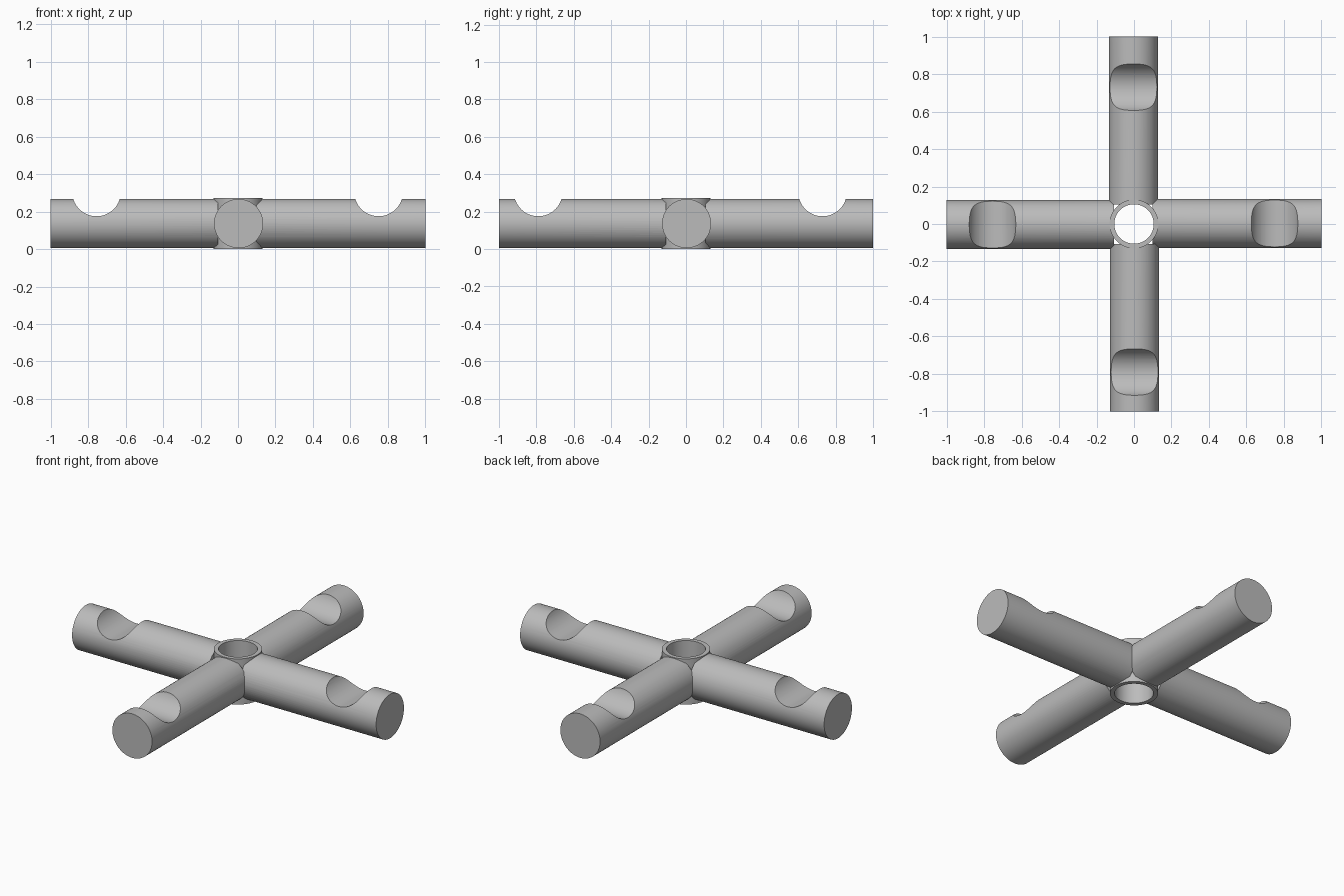
import bpy
from math import pi
from mathutils import Matrix, Vector

if "Cube" in bpy.data.objects:
    bpy.data.objects.remove(bpy.data.objects["Cube"], do_unlink=True)

R = 0.131          # arm radius
MID = 0.136        # arm axis height

grey = bpy.data.materials.new("plain grey")
grey.use_nodes = True
grey.diffuse_color = (0.5, 0.5, 0.5, 1)
grey.node_tree.nodes["Principled BSDF"].inputs["Base Color"].default_value = (0.5, 0.5, 0.5, 1)


def cylinder(name, radius, start, end):
    """Cylinder running from start to end."""
    a, b = Vector(start), Vector(end)
    bpy.ops.mesh.primitive_cylinder_add(vertices=64, radius=radius, depth=(b - a).length)
    ob = bpy.context.object
    ob.name = name
    turn = (b - a).to_track_quat('Z', 'Y').to_matrix().to_4x4()
    ob.data.transform(Matrix.Translation((a + b) / 2) @ turn)
    ob.data.materials.append(grey)
    return ob


def combine(target, tool, operation):
    """Apply a boolean and discard the tool."""
    mod = target.modifiers.new("cut", 'BOOLEAN')
    mod.operation = operation
    mod.solver = 'EXACT'
    mod.object = tool
    bpy.context.view_layer.objects.active = target
    bpy.ops.object.modifier_apply(modifier=mod.name)
    bpy.data.objects.remove(tool, do_unlink=True)


# Central upright hub
frame = cylinder("cross_frame", 0.13, (0, 0, 0), (0, 0, 0.272))

# Four arms, each with a round saddle notch: inner end, notch position
for i, (inner, notch) in enumerate([(0.1, 0.75), (0.105, 0.73), (0.108, 0.755), (0.106, 0.79)]):
    arm = cylinder("arm", R, (inner, 0.003, MID), (1, 0.003, MID))
    saddle = cylinder("saddle_cutter", 0.13, (notch, -0.3, 0.305), (notch, 0.3, 0.305))
    combine(arm, saddle, 'DIFFERENCE')
    arm.data.transform(Matrix.Rotation(i * pi / 2, 4, 'Z'))
    combine(frame, arm, 'UNION')

# Bore through the hub
combine(frame, cylinder("bore_cutter", 0.105, (0, 0, -0.2), (0, 0, 0.5)), 'DIFFERENCE')

bpy.ops.object.select_all(action='DESELECT')
frame.select_set(True)
bpy.context.view_layer.objects.active = frame
bpy.ops.object.shade_smooth_by_angle(angle=0.5)
